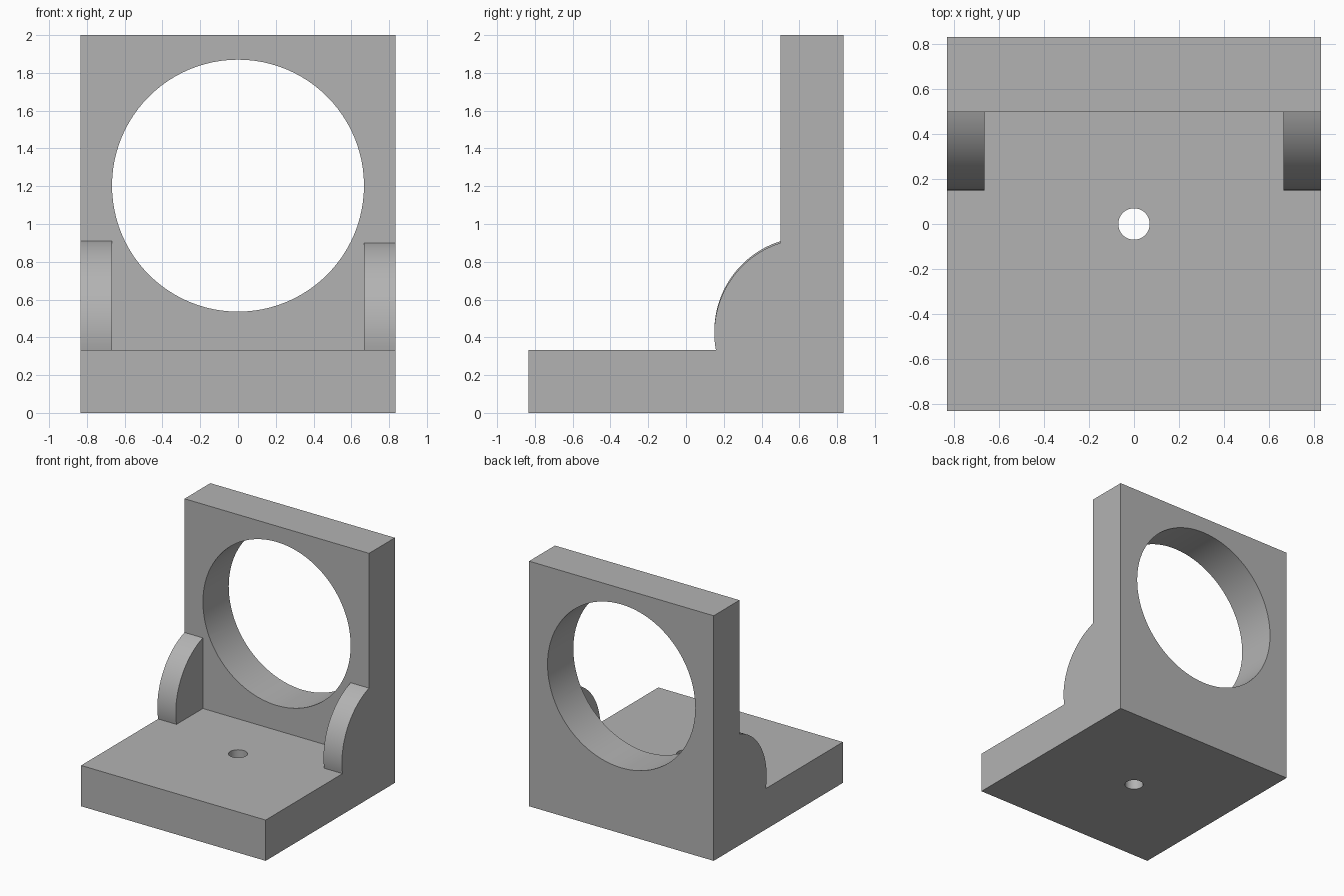
import bpy
import bmesh
from math import sin, cos, acos, asin, pi, radians

old = bpy.data.objects.get("Cube")
if old:
    bpy.data.objects.remove(old, do_unlink=True)

HALF = 0.833      # half width and half depth
FLOOR = 0.333     # base thickness
WALL_Y = 0.5      # front face of the upright plate
RIB_X = 0.667     # inner face of the ribs
RIB_R = 0.5       # rib arc radius

grey = bpy.data.materials.new("plain_grey")
grey.use_nodes = True
colour = (0.45, 0.45, 0.45, 1)
grey.diffuse_color = colour
grey.node_tree.nodes["Principled BSDF"].inputs["Base Color"].default_value = colour


def extrude_profile(name, points, x0, x1):
    """Solid from a side (y, z) outline swept from x0 to x1."""
    bm = bmesh.new()
    face = bm.faces.new([bm.verts.new((x0, y, z)) for y, z in points])
    swept = bmesh.ops.extrude_face_region(bm, geom=[face])["geom"]
    verts = [v for v in swept if isinstance(v, bmesh.types.BMVert)]
    bmesh.ops.translate(bm, verts=verts, vec=(x1 - x0, 0, 0))
    bmesh.ops.recalc_face_normals(bm, faces=bm.faces)
    mesh = bpy.data.meshes.new(name)
    bm.to_mesh(mesh)
    bm.free()
    mesh.materials.append(grey)
    obj = bpy.data.objects.new(name, mesh)
    bpy.context.collection.objects.link(obj)
    return obj


def cylinder(name, radius, depth, location, rotation=(0, 0, 0)):
    bpy.ops.mesh.primitive_cylinder_add(vertices=96, radius=radius, depth=depth,
                                        location=location, rotation=rotation)
    obj = bpy.context.object
    obj.name = name
    obj.data.materials.append(grey)
    return obj


def combine(target, other, operation):
    """Apply a boolean and discard the helper."""
    mod = target.modifiers.new(operation.title(), "BOOLEAN")
    mod.operation = operation
    mod.solver = "EXACT"
    mod.object = other
    bpy.ops.object.select_all(action="DESELECT")
    bpy.context.view_layer.objects.active = target
    target.select_set(True)
    bpy.ops.object.modifier_apply(modifier=mod.name)
    bpy.data.objects.remove(other, do_unlink=True)


def rib_outline(cy, cz):
    """Rounded rib that runs a little way into the base and the wall."""
    start, end = asin((FLOOR - cz) / RIB_R), acos((cy - WALL_Y) / RIB_R)
    steps = 32
    angles = [start + (end - start) * i / steps for i in range(steps + 1)]
    arc = [(cy - RIB_R * cos(a), cz + RIB_R * sin(a)) for a in angles]
    inside = WALL_Y + 0.1
    return [(inside, 0.2), (arc[0][0], 0.2)] + arc + [(inside, arc[-1][1])]


# L-shaped body: base and upright plate
bracket = extrude_profile("bracket", [
    (-HALF, 0), (HALF, 0), (HALF, 2), (WALL_Y, 2), (WALL_Y, FLOOR), (-HALF, FLOOR)],
    -HALF, HALF)

# Corner ribs on both sides
combine(bracket, extrude_profile("right_rib", rib_outline(0.65, 0.432), -HALF, -RIB_X), "UNION")
combine(bracket, extrude_profile("left_rib", rib_outline(0.65, 0.423), RIB_X, HALF), "UNION")

# Large opening in the plate and small hole in the base
combine(bracket, cylinder("plate_opening", 0.667, 0.6, (0, 0.667, 1.203), (pi / 2, 0, 0)),
        "DIFFERENCE")
combine(bracket, cylinder("base_hole", 0.07, 1, (0, 0, 0.2)), "DIFFERENCE")

# Merge coplanar faces, then smooth the curved walls only
bm = bmesh.new()
bm.from_mesh(bracket.data)
bmesh.ops.dissolve_limit(bm, angle_limit=radians(0.1), verts=bm.verts, edges=bm.edges)
bm.to_mesh(bracket.data)
bm.free()
bpy.ops.object.select_all(action="DESELECT")
bpy.context.view_layer.objects.active = bracket
bracket.select_set(True)
bpy.ops.object.shade_smooth_by_angle(angle=radians(20))
